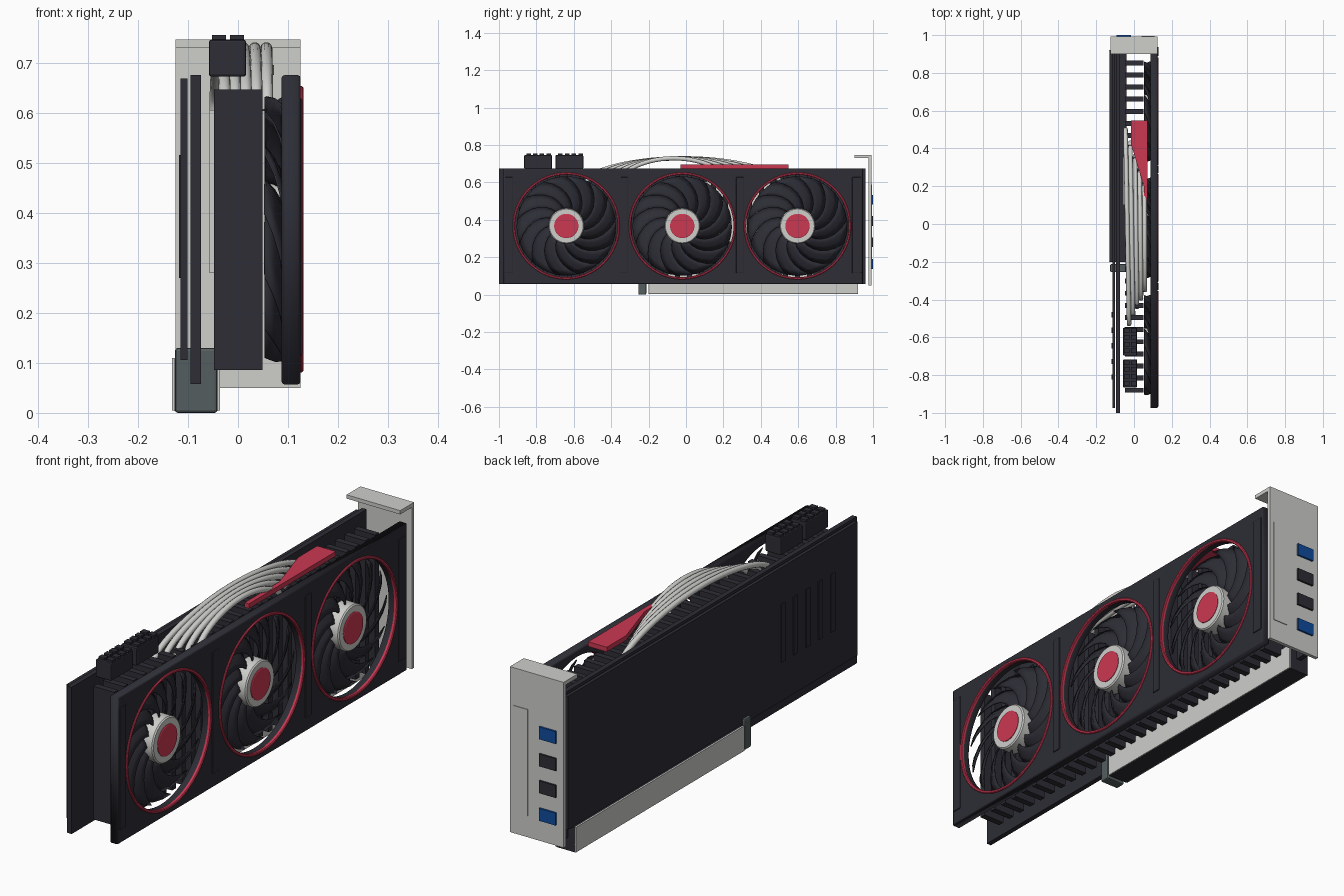
import bpy
import bmesh
from math import sin, cos, pi
from mathutils import Matrix

old = bpy.data.objects.get("Cube")
if old:
    bpy.data.objects.remove(old, do_unlink=True)


def material(name, r, g, b):
    m = bpy.data.materials.new(name)
    m.use_nodes = True
    m.diffuse_color = (r, g, b, 1)
    m.node_tree.nodes["Principled BSDF"].inputs["Base Color"].default_value = (r, g, b, 1)
    return m


DARK = material("charcoal", 0.026, 0.026, 0.036)
LIGHT = material("light grey", 0.62, 0.62, 0.6)
RED = material("red", 0.6, 0.04, 0.085)
BLUE = material("blue", 0.005, 0.07, 0.34)
SLATE = material("slate", 0.09, 0.11, 0.115)


def add(name, data, mat, smooth=False):
    ob = bpy.data.objects.new(name, data)
    bpy.context.collection.objects.link(ob)
    data.materials.append(mat)
    if smooth:
        bpy.ops.object.select_all(action='DESELECT')
        ob.select_set(True)
        bpy.context.view_layer.objects.active = ob
        bpy.ops.object.shade_smooth_by_angle()
    return ob


def from_bm(name, bm, mat, smooth=False):
    bmesh.ops.recalc_face_normals(bm, faces=bm.faces)
    me = bpy.data.meshes.new(name)
    bm.to_mesh(me)
    bm.free()
    return add(name, me, mat, smooth)


def boxes(name, spans, mat, bevel=0):
    """One object made of boxes given as (x0, x1, y0, y1, z0, z1)."""
    bm = bmesh.new()
    for x0, x1, y0, y1, z0, z1 in spans:
        place = Matrix.Translation(((x0 + x1) / 2, (y0 + y1) / 2, (z0 + z1) / 2))
        size = Matrix.Diagonal((x1 - x0, y1 - y0, z1 - z0, 1))
        bmesh.ops.create_cube(bm, size=1, matrix=place @ size)
    ob = from_bm(name, bm, mat)
    if bevel:
        mod = ob.modifiers.new("bevel", 'BEVEL')
        mod.width, mod.segments = bevel, 2
    return ob


def lathe(name, profile, y, z, mat, closed=False, steps=64):
    """Turn a (radius, x) profile about an axis along x."""
    bm = bmesh.new()
    rings = [[bm.verts.new((x, y + r * cos(2 * pi * i / steps), z + r * sin(2 * pi * i / steps)))
              for i in range(steps)] for r, x in profile]
    pairs = list(zip(rings, rings[1:]))
    if closed:
        pairs.append((rings[-1], rings[0]))
    for a, b in pairs:
        for i in range(steps):
            j = (i + 1) % steps
            bm.faces.new((a[i], a[j], b[j], b[i]))
    if not closed:
        bm.faces.new(rings[0])
        bm.faces.new(rings[-1])
    return from_bm(name, bm, mat, True)


FAN_Y = (-0.64, -0.02, 0.596)
FAN_Z = 0.367
HOLE = 0.277

# Shroud: filled outline with three round holes and a soft edge
edge = 0.006
cu = bpy.data.curves.new("shroud", 'CURVE')
cu.dimensions, cu.fill_mode = '2D', 'BOTH'
cu.extrude, cu.bevel_depth, cu.bevel_resolution = 0.013, edge, 1
y0, y1, z0, z1 = -0.975 + edge, 0.945 - edge, 0.057 + edge, 0.675 - edge
outlines = [[(y0, z0), (y1, z0), (y1, z1), (y0, z1)]]
for fy in FAN_Y:
    outlines.append([(fy + (HOLE + edge) * cos(2 * pi * i / 64),
                      FAN_Z + (HOLE + edge) * sin(2 * pi * i / 64)) for i in range(64)])
for pts in outlines:
    sp = cu.splines.new('POLY')
    sp.points.add(len(pts) - 1)
    for p, (u, v) in zip(sp.points, pts):
        p.co = (u, v, 0, 1)
    sp.use_cyclic_u = True
shroud = add("shroud", cu, DARK)
shroud.matrix_world = Matrix(((0, 0, 1, 0.106), (1, 0, 0, 0), (0, 1, 0, 0), (0, 0, 0, 1)))
bpy.ops.object.select_all(action='DESELECT')
shroud.select_set(True)
bpy.context.view_layer.objects.active = shroud
bpy.ops.object.convert(target='MESH')

# Raised strips on the shroud face
boxes("shroud_strips", [(0.12, 0.129, a, b, 0.115, 0.628) for a, b in
      ((-0.968, -0.925), (-0.35, -0.31), (0.268, 0.308), (0.888, 0.938))], DARK, 0.003)


def fan_blades(name, fy, count=13):
    bm = bmesh.new()
    rows, cols = 7, 4
    for k in range(count):
        grid = []
        for i in range(rows):
            t = i / (rows - 1)
            r = 0.085 + 0.18 * t
            row = []
            for j in range(cols):
                s = j / (cols - 1)
                a = 2 * pi * k / count + 0.85 * t ** 1.2 + 0.47 * (s - 0.5)
                x = 0.055 + 0.036 * s + 0.006 * sin(pi * s)
                row.append(bm.verts.new((x, fy + r * cos(a), FAN_Z + r * sin(a))))
            grid.append(row)
        for a, b in zip(grid, grid[1:]):
            for j in range(cols - 1):
                bm.faces.new((a[j], a[j + 1], b[j + 1], b[j]))
    ob = from_bm(name, bm, DARK, True)
    mod = ob.modifiers.new("thickness", 'SOLIDIFY')
    mod.thickness, mod.offset = 0.004, 0


# Fans with hubs, caps and trim rings
for n, fy in enumerate(FAN_Y, 1):
    fan_blades(f"fan_blades_{n}", fy)
    lathe(f"fan_hub_{n}", [(0.09, 0.052), (0.095, 0.056), (0.095, 0.113), (0.09, 0.118)],
          fy, FAN_Z, LIGHT)
    lathe(f"fan_cap_{n}", [(0.065, 0.11), (0.065, 0.12), (0.062, 0.122)], fy, FAN_Z, RED)
    lathe(f"trim_ring_{n}", [(0.274, 0.118), (0.274, 0.128), (0.277, 0.131),
                             (0.283, 0.131), (0.286, 0.128), (0.286, 0.118)],
          fy, FAN_Z, RED, closed=True)

# Heatsink: a row of thick fins and a contact block behind
pitch = 0.0642
boxes("heatsink_fins", [(-0.048, 0.049, -0.893 + pitch * i, -0.867 + pitch * i, 0.086, 0.646)
                        for i in range(28)], DARK)
boxes("contact_block", [(-0.057, -0.035, 0.1, 0.45, 0.28, 0.605)], LIGHT)

# Circuit board and backplate with ribs
boxes("circuit_board", [(-0.095, -0.074, -1, 0.96, 0.058, 0.675)], DARK)
boxes("backplate", [(-0.115, -0.101, -0.975, 0.95, 0.106, 0.668)], DARK)
boxes("backplate_ribs", [(-0.118, -0.112, y - 0.014, y + 0.014, 0.27, 0.515)
                         for y in (-0.48, -0.562, -0.645, -0.728, -0.81)], DARK)

# Slot connector: dark core, light side walls, locking clip
boxes("slot_core", [(-0.127, -0.041, -0.2, 0.92, 0.004, 0.108)], DARK)
boxes("slot_walls", [(x, x + 0.006, -0.2, 0.92, 0.005, 0.11) for x in (-0.132, -0.042)], LIGHT)
boxes("slot_clip", [(-0.126, -0.041, -0.255, -0.212, 0.0, 0.13)], SLATE, 0.006)

# Power sockets with a grid of raised cells
cells = [(-0.854 + 0.17 * s + 0.036 * i, 0.036 * j - 0.052)
         for s in range(2) for i in range(4) for j in range(2)]
boxes("power_sockets", [(-0.058, 0.016, y, y + 0.148, 0.672, 0.746) for y in (-0.865, -0.697)],
      DARK, 0.005)
boxes("socket_cells", [(x, x + 0.028, y, y + 0.024, 0.74, 0.755) for y, x in cells], DARK)

# Heat pipes arching over the top
pipes = bpy.data.curves.new("heat_pipes", 'CURVE')
pipes.dimensions = '3D'
pipes.bevel_depth, pipes.bevel_resolution, pipes.use_fill_caps = 0.012, 3, True
for i in range(5):
    sp = pipes.splines.new('POLY')
    steps = 28
    sp.points.add(steps)
    xa, xb = -0.045 + 0.025 * i, -0.026 + 0.021 * i
    ya, yb = 0.5 - 0.07 * i, -0.53 + 0.045 * i
    for k, p in enumerate(sp.points):
        t = (1 - cos(pi * k / steps)) / 2
        z = 0.605 + 0.124 * max(sin(pi * t), 0) ** 0.5
        p.co = (xa + (xb - xa) * t, ya + (yb - ya) * t, z, 1)
    sp.use_smooth = True
add("heat_pipes", pipes, LIGHT)

# Red accent panel on the top edge
bm = bmesh.new()
face = bm.faces.new([bm.verts.new((x, y, 0.675)) for x, y in
                     ((-0.015, 0.548), (-0.015, 0.42), (0.052, 0.2), (0.052, -0.03),
                      (0.072, -0.03), (0.072, 0.548))])
out = bmesh.ops.extrude_face_region(bm, geom=[face])
bmesh.ops.translate(bm, vec=(0, 0, 0.02),
                    verts=[v for v in out["geom"] if isinstance(v, bmesh.types.BMVert)])
from_bm("accent_panel", bm, RED)

# Mounting bracket with flange, raised panel and ports
boxes("bracket_plate", [(-0.125, 0.125, 0.977, 0.992, 0.05, 0.745)], LIGHT)
boxes("bracket_flange", [(-0.125, 0.125, 0.9, 0.992, 0.73, 0.746)], LIGHT)
boxes("bracket_panel", [(0.04, 0.108, 0.99, 0.995, 0.14, 0.588)], LIGHT)
port_z = (0.164, 0.28, 0.393, 0.507)
for name, heights, mat in (("blue_ports", port_z[::3], BLUE), ("dark_ports", port_z[1:3], DARK)):
    boxes(name, [(-0.093, -0.015, 0.985, 1.0, z - 0.026, z + 0.026) for z in heights], mat)
